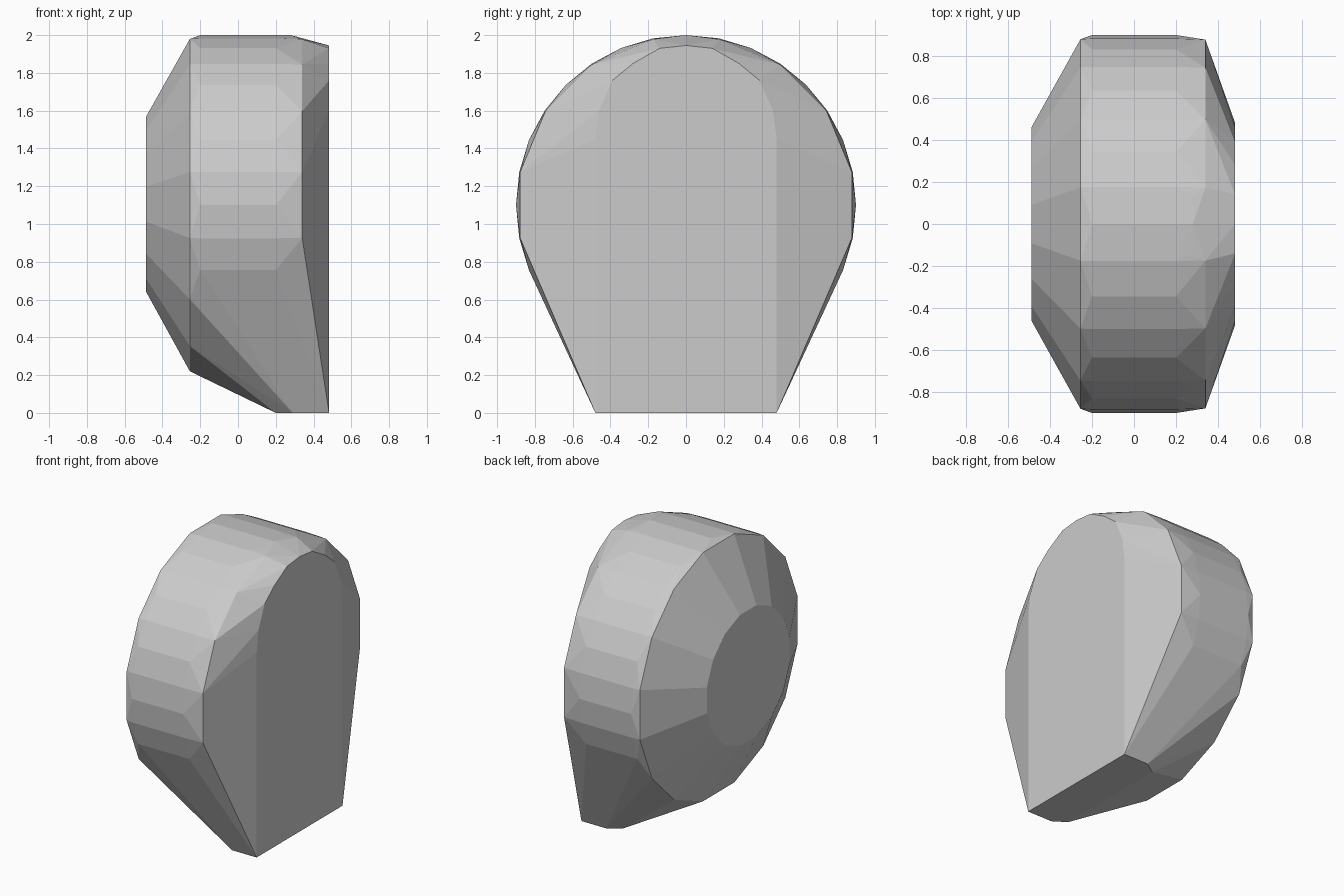
import bpy, bmesh, math

if "Cube" in bpy.data.objects:
    bpy.data.objects.remove(bpy.data.objects["Cube"])

CZ = 1.1  # height of the wheel-like body's centre


def ring(x, r, n, offset=0.0, cz=CZ):
    """Points of a regular polygon facing along x."""
    return [(x, r * math.cos(2 * math.pi * (i + offset) / n),
             cz + r * math.sin(2 * math.pi * (i + offset) / n)) for i in range(n)]


def mirrored(points):
    """Points plus their copies across y = 0."""
    return points + [(x, -y, z) for x, y, z in points if y > 0]


# Rounded body: small rear disc, chamfer edges and wide band
points = ring(-0.487, 0.472, 16, 0.5, 1.105)
points += ring(-0.255, 0.897, 16, 0.5)
points += ring(-0.2, 0.9, 32) + ring(0.2, 0.9, 32)
points += ring(0.34, 0.895, 16, 0.5)

# Flat arched front panel and top edge
arch = [(0.48, 0), (0.48, 1.45), (0.46, 1.6), (0.39, 1.76),
        (0.28, 1.85), (0.14, 1.93), (0, 1.945)]
points += mirrored([(0.482, y, z) for y, z in arch])
points += mirrored([(0.28, 0, 2.0), (0.28, 0.14, 1.985)])

# Small flat foot
points += mirrored([(0.29, 0.48, 0), (0.2, 0.42, 0)])

# Wrap everything in one faceted skin
bm = bmesh.new()
for p in points:
    bm.verts.new(p)
res = bmesh.ops.convex_hull(bm, input=bm.verts[:])
loose = [v for v in bm.verts if not v.link_faces]
bmesh.ops.delete(bm, geom=loose, context='VERTS')
bmesh.ops.dissolve_limit(bm, angle_limit=math.radians(0.5),
                         verts=bm.verts[:], edges=bm.edges[:])
bmesh.ops.recalc_face_normals(bm, faces=bm.faces[:])
mesh = bpy.data.meshes.new("faceted_shell")
bm.to_mesh(mesh)
bm.free()
shell = bpy.data.objects.new("faceted_shell", mesh)
bpy.context.collection.objects.link(shell)
